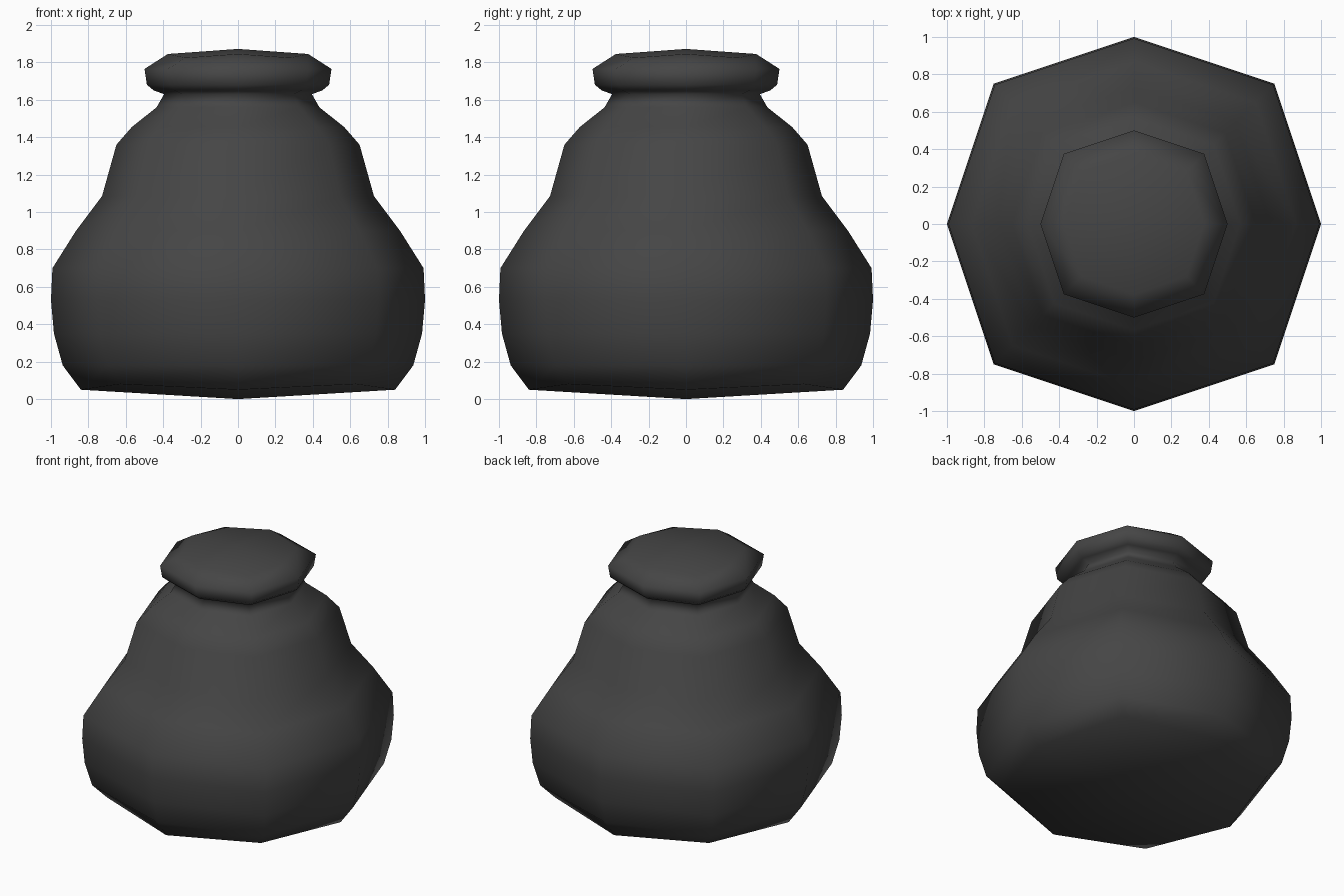
import bpy, bmesh

if "Cube" in bpy.data.objects:
    bpy.data.objects.remove(bpy.data.objects["Cube"])

# Profile: radius on the axes, height, height on the diagonals
profile = [
    (0.84, 0.05, 0.08), (0.937, 0.18, 0.18), (0.984, 0.35, 0.35),
    (1.0, 0.53, 0.53), (0.992, 0.70, 0.70), (0.866, 0.90, 0.90),
    (0.727, 1.085, 1.085), (0.65, 1.36, 1.36), (0.567, 1.455, 1.455),
    (0.435, 1.56, 1.56), (0.395, 1.63, 1.63), (0.45, 1.65, 1.65),
    (0.487, 1.68, 1.68), (0.50, 1.765, 1.765), (0.375, 1.845, 1.825),
]

# Eight-sided cross-section with slightly wide corners
k = 0.75
section = [(1, 0), (k, k), (0, 1), (-k, k), (-1, 0), (-k, -k), (0, -1), (k, -k)]

# Jar body with neck and lip
bm = bmesh.new()
rings = [[bm.verts.new((x * r, y * r, zd if i % 2 else z))
          for i, (x, y) in enumerate(section)] for r, z, zd in profile]
for a, b in zip(rings, rings[1:]):
    for i in range(8):
        j = (i + 1) % 8
        bm.faces.new((a[i], a[j], b[j], b[i]))

# Shallow pointed base and lid
bottom = bm.verts.new((0, 0, 0))
top = bm.verts.new((0, 0, 1.872))
for i in range(8):
    j = (i + 1) % 8
    bm.faces.new((rings[0][j], rings[0][i], bottom))
    bm.faces.new((rings[-1][i], rings[-1][j], top))
bmesh.ops.recalc_face_normals(bm, faces=bm.faces)
for f in bm.faces:
    f.smooth = True

mesh = bpy.data.meshes.new("jar")
bm.to_mesh(mesh)
bm.free()
jar = bpy.data.objects.new("jar", mesh)
bpy.context.collection.objects.link(jar)

# Dark grey finish
mat = bpy.data.materials.new("dark_grey")
mat.diffuse_color = (0.06, 0.06, 0.06, 1)
mat.use_nodes = True
mat.node_tree.nodes["Principled BSDF"].inputs["Base Color"].default_value = mat.diffuse_color
mesh.materials.append(mat)
